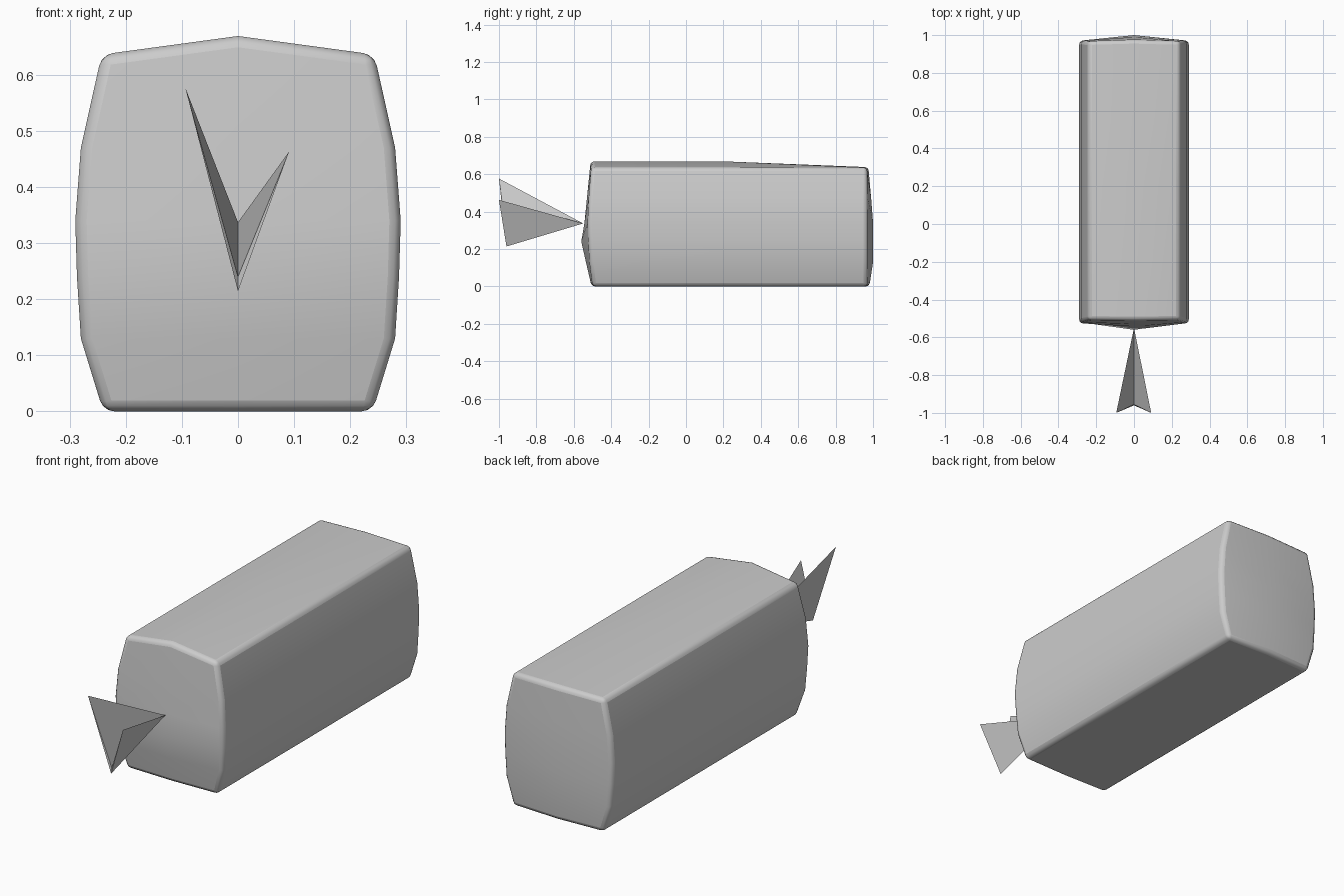
import bpy, bmesh, math

if "Cube" in bpy.data.objects:
    bpy.data.objects.remove(bpy.data.objects["Cube"])


def make_object(name, bm, angle):
    bmesh.ops.recalc_face_normals(bm, faces=bm.faces)
    mesh = bpy.data.meshes.new(name)
    bm.to_mesh(mesh)
    bm.free()
    ob = bpy.data.objects.new(name, mesh)
    bpy.context.collection.objects.link(ob)
    bpy.ops.object.select_all(action='DESELECT')
    bpy.context.view_layer.objects.active = ob
    ob.select_set(True)
    bpy.ops.object.shade_smooth_by_angle(angle=math.radians(angle))
    return ob


# Body: bulging box. Rows: height, half width, front y (centre, side), back y (centre, side)
ROWS = [(0.00, 0.24, -0.505, -0.50, 0.980, 0.97),
        (0.13, 0.28, -0.535, -0.515, 1.000, 0.97),
        (0.24, 0.287, -0.56, -0.52, 1.000, 0.97),
        (0.34, 0.29, -0.543, -0.525, 1.000, 0.97),
        (0.47, 0.28, -0.530, -0.52, 0.990, 0.97),
        (0.636, 0.243, -0.51, -0.507, 0.975, 0.968)]
RIDGE = [0.669, 0.669, 0.638]      # top centre line: front, middle, back
NX, NY, NZ = 2, 2, len(ROWS) - 1

bm = bmesh.new()
grid = {}


def vert(i, j, k):
    if (i, j, k) not in grid:
        z, half, fc, fs, bc, bs = ROWS[k]
        centre = i == 1
        y = ((fc if centre else fs), 0.2, (bc if centre else bs))[j]
        if centre and k == NZ:
            z = RIDGE[j]
        grid[i, j, k] = bm.verts.new(((i - 1) * half, y, z))
    return grid[i, j, k]


def quad(*keys):
    bm.faces.new([vert(*key) for key in keys])


for i in range(NX):
    for k in range(NZ):
        for j in (0, NY):                       # front and back
            quad((i, j, k), (i + 1, j, k), (i + 1, j, k + 1), (i, j, k + 1))
    for j in range(NY):
        for k in (0, NZ):                       # bottom and top
            quad((i, j, k), (i + 1, j, k), (i + 1, j + 1, k), (i, j + 1, k))
for j in range(NY):
    for k in range(NZ):
        for i in (0, NX):                       # sides
            quad((i, j, k), (i, j + 1, k), (i, j + 1, k + 1), (i, j, k + 1))

body = make_object("body", bm, 40)
bevel = body.modifiers.new("rounded_edges", 'BEVEL')
bevel.width = 0.02
bevel.segments = 3
bevel.limit_method = 'ANGLE'
bevel.angle_limit = math.radians(40)

# Dart: thin two-winged open cone whose tip touches the front face
bm = bmesh.new()
tip = bm.verts.new((0, -0.55, 0.337))
keel = bm.verts.new((0, -0.96, 0.214))
fold = bm.verts.new((0, -0.955, 0.240))
for wing_pos in ((-0.094, -1.0, 0.577), (0.091, -1.0, 0.463)):
    wing = bm.verts.new(wing_pos)
    for a, b in ((tip, keel), (keel, fold), (fold, tip)):
        bm.faces.new((a, b, wing))
make_object("front_dart", bm, 30)
